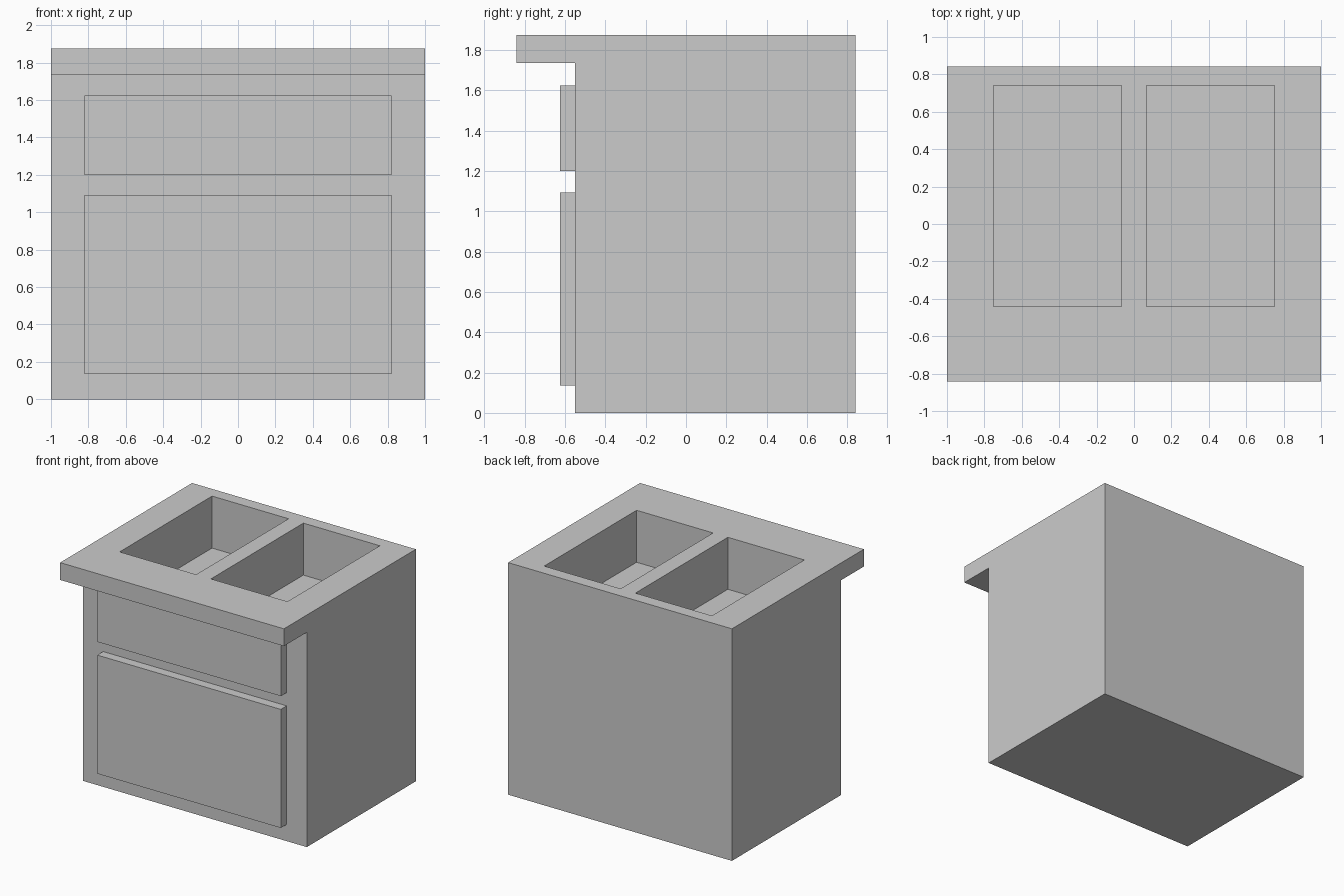
import bpy, bmesh

if "Cube" in bpy.data.objects:
    bpy.data.objects.remove(bpy.data.objects["Cube"])

TOP, FRONT, BACK = 1.875, -0.55, 0.842


def extrude_profile(name, profile, half_width):
    """Extrude a (y, z) side profile across x."""
    bm = bmesh.new()
    face = bm.faces.new([bm.verts.new((-half_width, y, z)) for y, z in profile])
    ext = bmesh.ops.extrude_face_region(bm, geom=[face])
    verts = [v for v in ext["geom"] if isinstance(v, bmesh.types.BMVert)]
    bmesh.ops.translate(bm, verts=verts, vec=(2 * half_width, 0, 0))
    bmesh.ops.recalc_face_normals(bm, faces=bm.faces)
    mesh = bpy.data.meshes.new(name)
    bm.to_mesh(mesh)
    bm.free()
    obj = bpy.data.objects.new(name, mesh)
    bpy.context.collection.objects.link(obj)
    return obj


def box_between(name, y0, y1, z0, z1, half_width, x=0):
    obj = extrude_profile(name, [(y0, z0), (y1, z0), (y1, z1), (y0, z1)], half_width)
    obj.location.x = x
    return obj


# Cabinet with overhanging counter, one side profile
cabinet = extrude_profile("cabinet_and_counter", [
    (FRONT, 0), (BACK, 0), (BACK, TOP),
    (-BACK, TOP), (-BACK, 1.735), (FRONT, 1.735)], 1.0)

# Two sink basins cut into the counter
for side, x in (("left", -0.408), ("right", 0.408)):
    cutter = box_between(side + "_basin_cutter", -0.44, 0.74, 1.455, TOP + 0.2, 0.342, x)
    cutter.hide_render = True
    cutter.display_type = 'WIRE'
    cut = cabinet.modifiers.new(side + "_basin", 'BOOLEAN')
    cut.operation = 'DIFFERENCE'
    cut.solver = 'EXACT'
    cut.object = cutter
    bpy.context.view_layer.objects.active = cabinet
    bpy.ops.object.modifier_apply(modifier=cut.name)
    bpy.data.objects.remove(cutter)

# Raised front panels
for name, z0, z1 in (("door_panel", 0.135, 1.093), ("drawer_panel", 1.2, 1.623)):
    box_between(name, -0.625, FRONT, z0, z1, 0.82)
